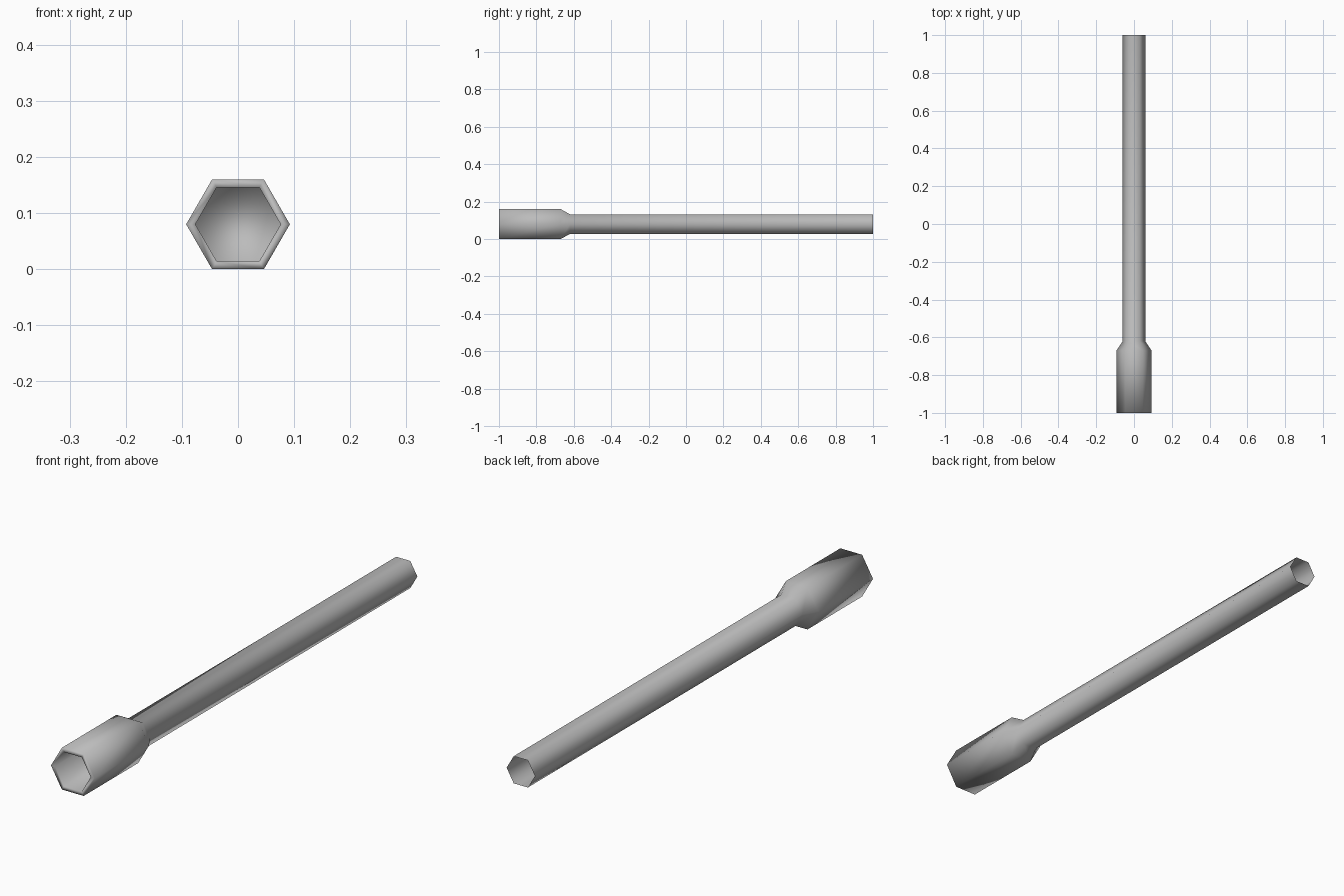
import bpy, bmesh
from math import cos, sin, pi

SIDES = 6
CENTRE_Z = 0.08

cube = bpy.data.objects.get("Cube")
if cube:
    bpy.data.objects.remove(cube)

steel = bpy.data.materials.new("brushed_steel")
colour = (0.5, 0.5, 0.5, 1)
steel.diffuse_color = colour
steel.use_nodes = True
steel.node_tree.nodes["Principled BSDF"].inputs["Base Color"].default_value = colour


def hex_ring(bm, y, radius):
    """Six corners around the y axis, with flats at top and bottom."""
    angles = [2 * pi * i / SIDES for i in range(SIDES)]
    return [bm.verts.new((radius * cos(a), y, CENTRE_Z + radius * sin(a))) for a in angles]


# (y, radius) from the socket floor, over the rim and along to the open handle end
profile = [
    (-0.67, 0.076),
    (-1.0, 0.076),
    (-1.0, 0.0924),
    (-0.67, 0.0924),
    (-0.62, 0.06),
    (1.0, 0.06),
]

bm = bmesh.new()
rings = [hex_ring(bm, y, r) for y, r in profile]
for a, b in zip(rings, rings[1:]):
    for i in range(SIDES):
        j = (i + 1) % SIDES
        bm.faces.new((a[i], a[j], b[j], b[i]))

# Floor of the socket recess
bm.faces.new(list(reversed(rings[0])))
bmesh.ops.recalc_face_normals(bm, faces=bm.faces)
# Make the outside of the handle face outwards
bm.faces.ensure_lookup_table()
handle_face = bm.faces[SIDES * 4 + 1]
if handle_face.normal.z < 0:
    bmesh.ops.reverse_faces(bm, faces=bm.faces)

mesh = bpy.data.meshes.new("socket_wrench")
bm.to_mesh(mesh)
bm.free()
mesh.materials.append(steel)
mesh.shade_smooth()
wrench = bpy.data.objects.new("socket_wrench", mesh)
bpy.context.collection.objects.link(wrench)
